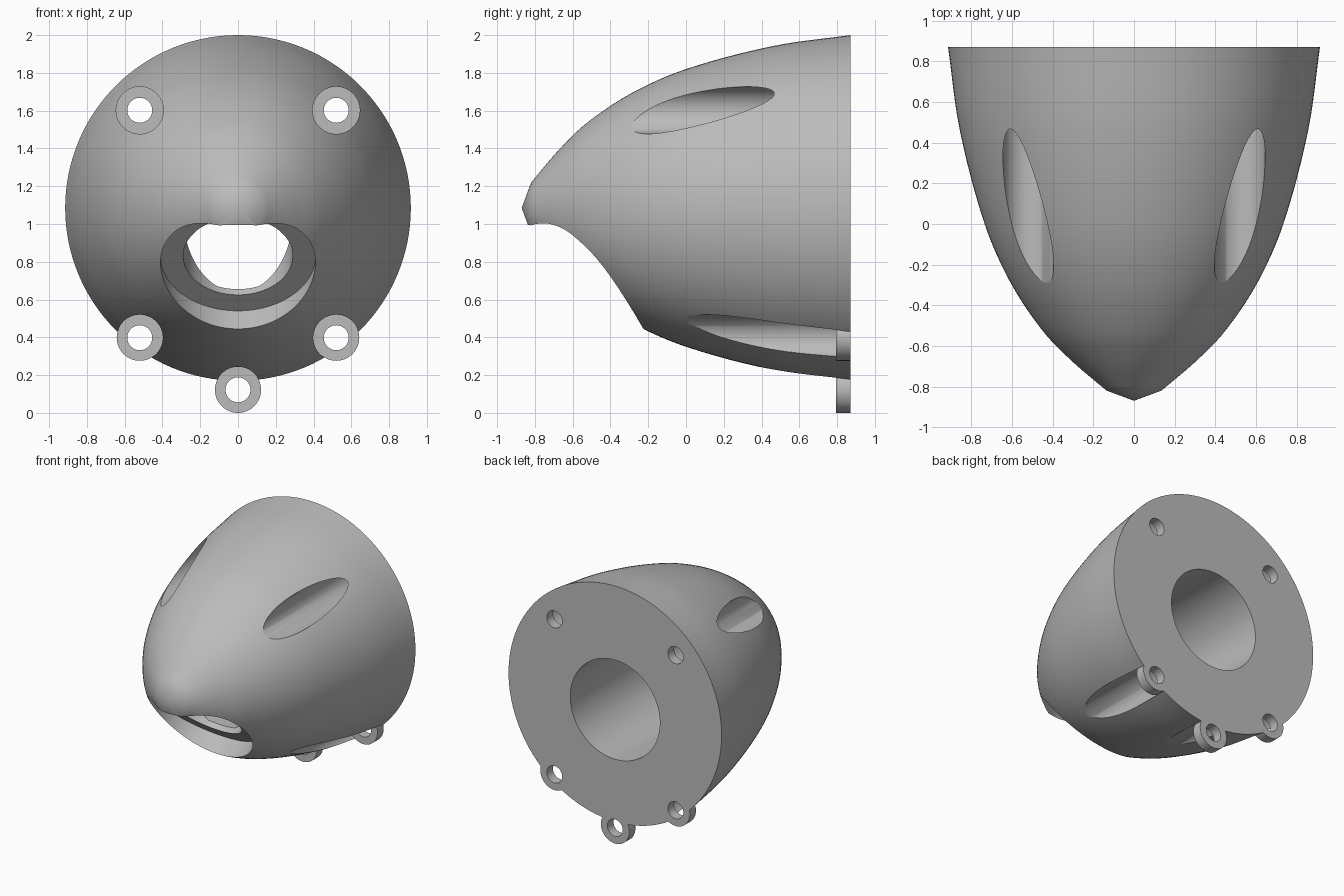
import bpy, bmesh, math
from mathutils import Vector

cube = bpy.data.objects.get("Cube")
if cube:
    bpy.data.objects.remove(cube, do_unlink=True)

grey = bpy.data.materials.new("plain_grey")
grey.use_nodes = True
grey.diffuse_color = (0.5, 0.5, 0.5, 1)
grey.node_tree.nodes["Principled BSDF"].inputs["Base Color"].default_value = (0.5, 0.5, 0.5, 1)

BACK, FLANGE, AXIS_Z = 0.87, 0.795, 1.085


def add_object(name, bm):
    bmesh.ops.recalc_face_normals(bm, faces=bm.faces)
    mesh = bpy.data.meshes.new(name)
    bm.to_mesh(mesh)
    bm.free()
    mesh.materials.append(grey)
    obj = bpy.data.objects.new(name, mesh)
    bpy.context.collection.objects.link(obj)
    return obj


def rod(name, start, end, radius, sides=96):
    """Closed cylinder between two points."""
    start, end = Vector(start), Vector(end)
    bm = bmesh.new()
    bmesh.ops.create_cone(bm, cap_ends=True, segments=sides, radius1=radius,
                          radius2=radius, depth=(end - start).length)
    turn = (end - start).to_track_quat('Z', 'Y').to_matrix().to_4x4()
    bm.transform(turn)
    bmesh.ops.translate(bm, verts=bm.verts, vec=(start + end) / 2)
    return add_object(name, bm)


def smooth_profile(points, steps):
    """Hermite curve through (y, radius) points."""
    def slope(i):
        a, b = points[max(i - 1, 0)], points[min(i + 1, len(points) - 1)]
        return (b[1] - a[1]) / (b[0] - a[0])
    out = []
    for i in range(len(points) - 1):
        (y0, r0), (y1, r1) = points[i], points[i + 1]
        w = y1 - y0
        for k in range(steps):
            t = k / steps
            r = ((2*t**3 - 3*t**2 + 1) * r0 + (t**3 - 2*t**2 + t) * w * slope(i)
                 + (3*t**2 - 2*t**3) * r1 + (t**3 - t**2) * w * slope(i + 1))
            out.append((y0 + w * t, r))
    return out + [points[-1]]


def revolve(name, profile, tip_y, sides=128):
    """Solid of revolution around the lengthwise axis, with a pointed tip."""
    bm = bmesh.new()
    rings = []
    for y, r in profile:
        angles = [math.tau * k / sides for k in range(sides)]
        rings.append([bm.verts.new((r * math.sin(a), y, AXIS_Z + r * math.cos(a)))
                      for a in angles])
    tip = bm.verts.new((0, tip_y, AXIS_Z))
    for k in range(sides):
        n = (k + 1) % sides
        bm.faces.new((tip, rings[0][k], rings[0][n]))
        for a, b in zip(rings, rings[1:]):
            bm.faces.new((a[k], b[k], b[n], a[n]))
    bm.faces.new(rings[-1])
    return add_object(name, bm)


def combine(target, tool, operation):
    """Apply a boolean and discard the tool."""
    tool.hide_render = True
    mod = target.modifiers.new("cut", 'BOOLEAN')
    mod.operation, mod.solver, mod.object = operation, 'EXACT', tool
    bpy.context.view_layer.objects.active = target
    bpy.ops.object.modifier_apply(modifier=mod.name)
    bpy.data.objects.remove(tool, do_unlink=True)


# Rounded nose shell
outline = [(-0.82, 0.135), (-0.68, 0.30), (-0.53, 0.446), (-0.29, 0.607),
           (0, 0.735), (0.46, 0.857), (BACK, 0.915)]
shell = revolve("nose_housing", smooth_profile(outline, 6), -BACK)

# Screw positions: x, z, recess radius
screws = [(s * 0.52, z, r) for s in (-1, 1) for z, r in ((1.602, 0.125), (0.398, 0.122))]
screws.append((0, 0.122, 0.122))

# Screw access channels, mounting tabs and through holes
for x, z, r in screws:
    combine(shell, rod("channel", (x, -1.2, z), (x, FLANGE, z), r), 'DIFFERENCE')
for x, z, r in screws:
    if z < 1:
        combine(shell, rod("mounting_tab", (x, FLANGE, z), (x, BACK, z), r), 'UNION')
for x, z, r in screws:
    combine(shell, rod("screw_hole", (x, 0.6, z), (x, 1.0, z), 0.066, 64), 'DIFFERENCE')

# Rear bore
combine(shell, rod("rear_bore", (0, -0.2, 1.04), (0, 1.0, 1.04), 0.385), 'DIFFERENCE')

# Front opening tilted down: wide seat, then a narrower passage to the rear bore
seat = Vector((0, -0.42, 0.83))
inward = Vector((0, 1, 1)).normalized()
combine(shell, rod("seat_cut", seat - inward * 1.2, seat, 0.41, 128), 'DIFFERENCE')
combine(shell, rod("passage", seat - inward * 0.1, seat + inward * 0.45, 0.29), 'DIFFERENCE')

# One material, smooth shading with crisp edges
shell.data.materials.clear()
shell.data.materials.append(grey)
for face in shell.data.polygons:
    face.material_index = 0
bpy.ops.object.select_all(action='DESELECT')
shell.select_set(True)
bpy.context.view_layer.objects.active = shell
bpy.ops.object.shade_smooth_by_angle(angle=math.radians(30))
